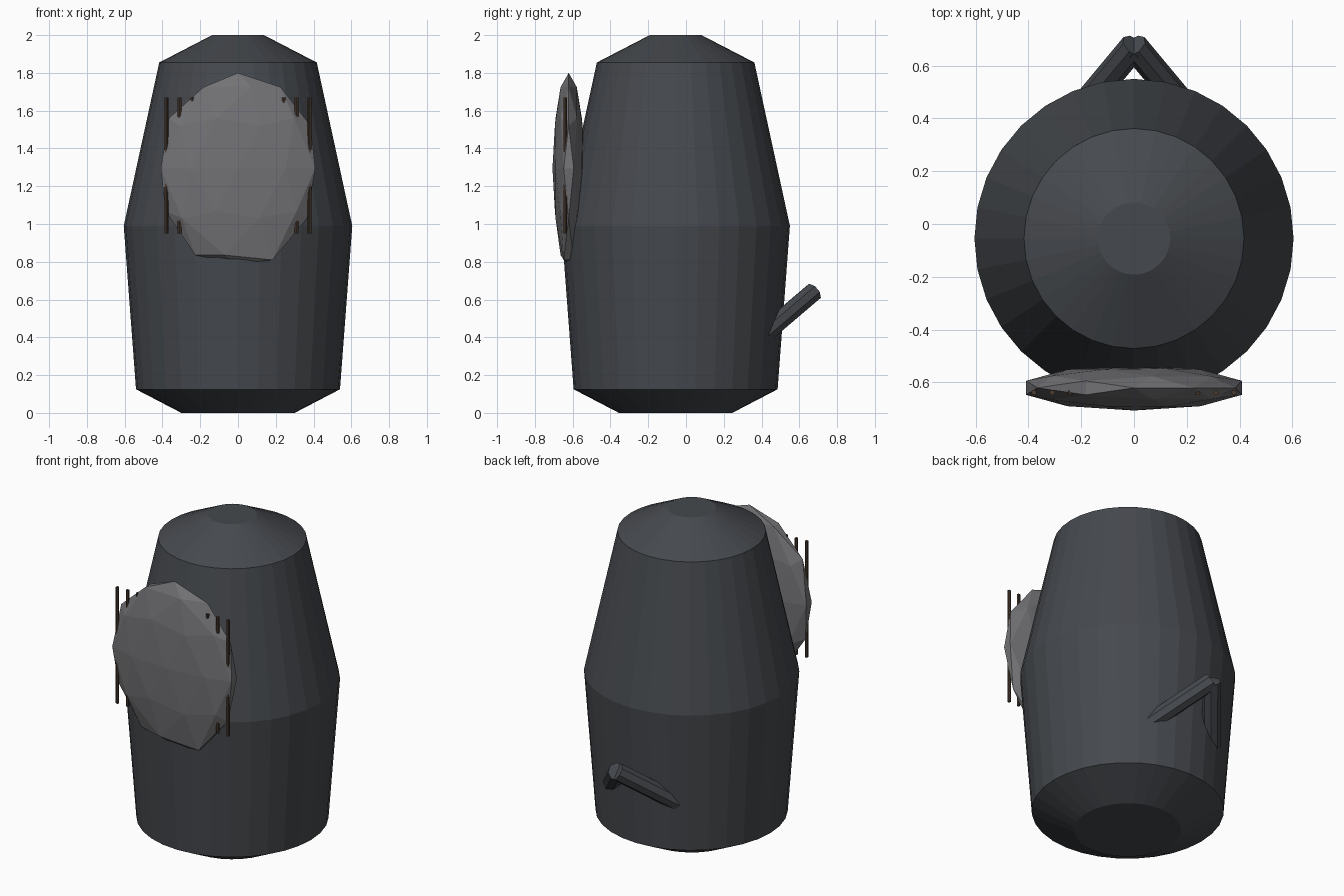
import bpy, bmesh, math
from mathutils import Vector

if "Cube" in bpy.data.objects:
    bpy.data.objects.remove(bpy.data.objects["Cube"])


def mat(name, col):
    m = bpy.data.materials.new(name)
    m.diffuse_color = (*col, 1)
    m.use_nodes = True
    m.node_tree.nodes["Principled BSDF"].inputs["Base Color"].default_value = m.diffuse_color
    return m


IRON = mat("dark_iron", (0.06, 0.066, 0.075))
STONE = mat("grey_plate", (0.17, 0.17, 0.18))
BROWN = mat("brown_rod", (0.07, 0.045, 0.03))


def finish(name, bm, material):
    bmesh.ops.recalc_face_normals(bm, faces=bm.faces)
    me = bpy.data.meshes.new(name)
    bm.to_mesh(me)
    bm.free()
    me.materials.append(material)
    ob = bpy.data.objects.new(name, me)
    bpy.context.collection.objects.link(ob)
    return ob


def bar(name, a, b, r, sides, material):
    a, b = Vector(a), Vector(b)
    bm = bmesh.new()
    bmesh.ops.create_cone(bm, cap_ends=True, segments=sides, radius1=r, radius2=r,
                          depth=(b - a).length)
    rot = (b - a).to_track_quat('Z', 'Y').to_matrix()
    for v in bm.verts:
        v.co = rot @ v.co + (a + b) / 2
    return finish(name, bm, material)


# Barrel-shaped body, lathed from a short profile
N, CY = 32, -0.055
bm = bmesh.new()
rings = []
for r, z in [(0.30, 0), (0.54, 0.125), (0.605, 0.99), (0.417, 1.855), (0.137, 2.0)]:
    rings.append([bm.verts.new((r * math.cos(k * math.tau / N),
                                CY + r * math.sin(k * math.tau / N), z)) for k in range(N)])
for lo, hi in zip(rings, rings[1:]):
    for k in range(N):
        j = (k + 1) % N
        bm.faces.new((lo[k], lo[j], hi[j], hi[k]))
bm.faces.new(rings[0])
bm.faces.new(rings[-1])
finish("body", bm, IRON)

# Faceted oval face plate, with a slightly flattened lower edge
bm = bmesh.new()
bmesh.ops.create_icosphere(bm, subdivisions=2, radius=1)
for v in bm.verts:
    x, y, z = v.co
    if -0.95 < z < -0.8:
        z -= 0.11 if 0 < x < 0.48 else 0.06
    v.co = (0.43 * x, -0.621 + 0.086 * y, 1.295 + 0.505 * z)
finish("face_plate", bm, STONE)

# Row of thin vertical rods running through the plate
for s in (-1, 1):
    for i in range(6):
        x = s * (0.379 - 0.069 * i)
        bar("grille_rod", (x, -0.639, 0.95), (x, -0.639, 1.67), 0.01, 8, BROWN)

# V-shaped handle on the back
for s in (-1, 1):
    bar("back_handle", (s * 0.225, 0.405, 0.41), (0, 0.675, 0.64), 0.052, 8, IRON)
